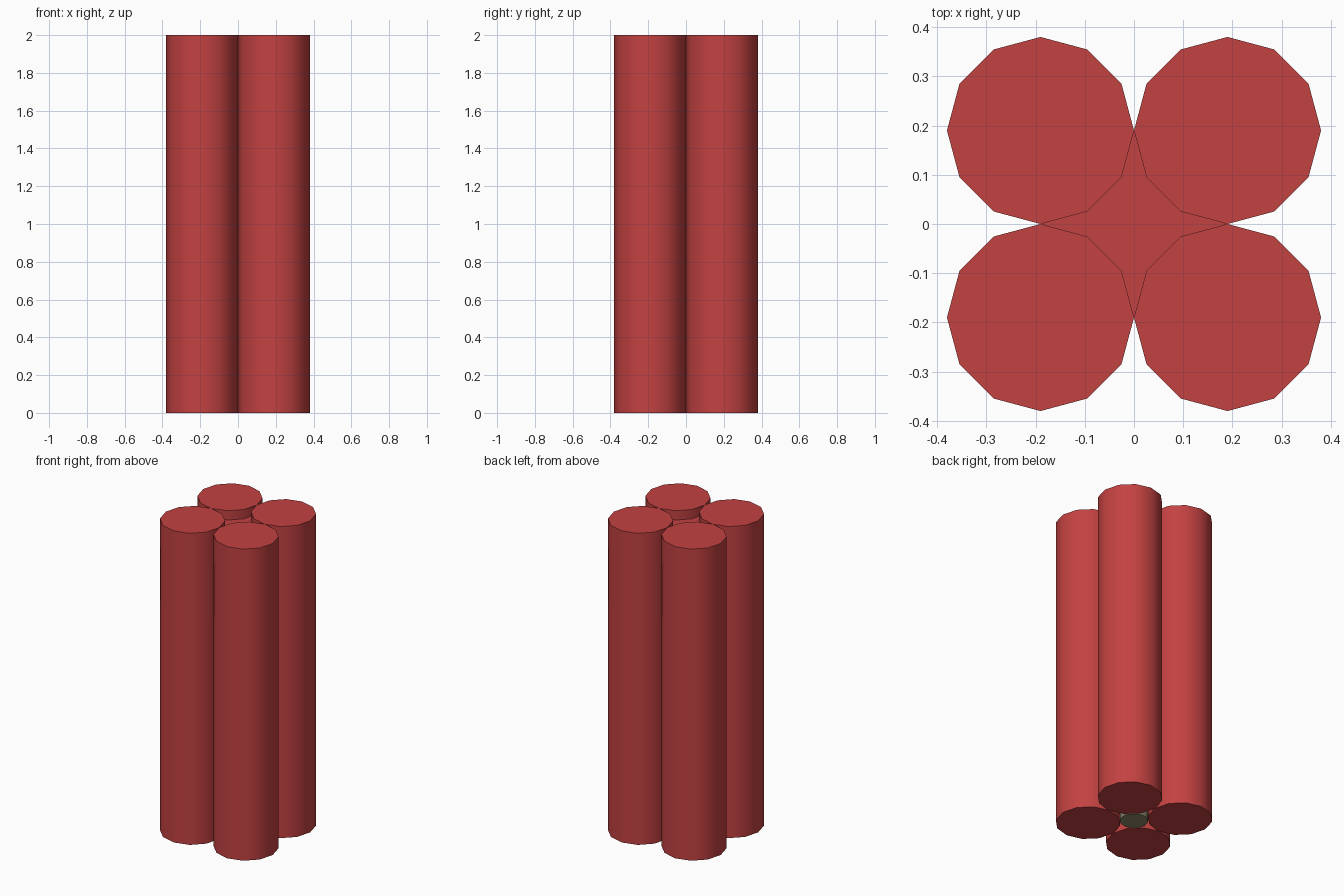
import bpy
import math

if "Cube" in bpy.data.objects:
    bpy.data.objects.remove(bpy.data.objects["Cube"])


def material(name, color):
    m = bpy.data.materials.new(name)
    m.diffuse_color = (*color, 1.0)
    m.use_nodes = True
    m.node_tree.nodes["Principled BSDF"].inputs["Base Color"].default_value = m.diffuse_color
    return m


RED = material("red", (0.55, 0.054, 0.054))
KHAKI = material("grey green", (0.27, 0.25, 0.15))


def rod(name, x, y, radius, z0, z1, mat):
    """Twelve-sided upright rod with smooth sides and sharp caps."""
    bpy.ops.mesh.primitive_cylinder_add(
        vertices=12, radius=radius, depth=z1 - z0, location=(x, y, (z0 + z1) / 2))
    ob = bpy.context.object
    ob.name = name
    ob.data.materials.append(mat)
    bpy.ops.object.shade_smooth_by_angle(angle=math.radians(40))
    return ob


R = 0.19

# Four outer sticks, touching along their edges
for sx, side in ((-1, "left"), (1, "right")):
    for sy, end in ((-1, "front"), (1, "back")):
        rod(f"{end}_{side}_stick", sx * R, sy * R, R, 0.0, 2.0, RED)

# Recessed core filling the gap between the sticks
rod("core", 0, 0, 0.191, 0.06, 1.94, RED)

# Small plug under the core
rod("bottom_plug", 0, 0, 0.084, 0.0, 0.08, KHAKI)
